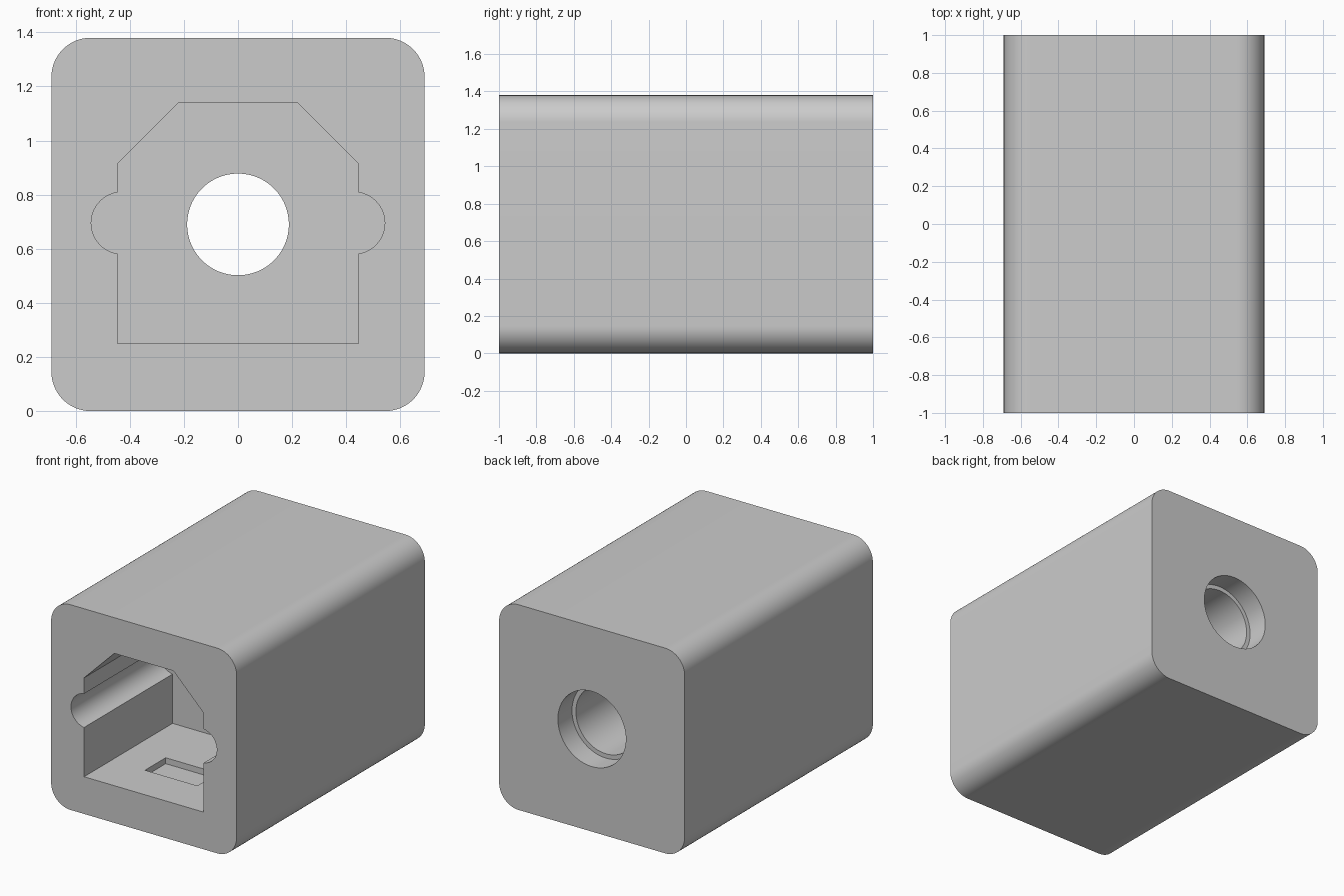
import bpy, bmesh, math

if "Cube" in bpy.data.objects:
    bpy.data.objects.remove(bpy.data.objects["Cube"])

CZ = 0.69  # height of the centre axis


def arc(cx, cz, r, a0, a1, n):
    """Points of an arc in the xz plane, angles in degrees."""
    return [(cx + r * math.cos(math.radians(a0 + (a1 - a0) * i / n)),
             cz + r * math.sin(math.radians(a0 + (a1 - a0) * i / n))) for i in range(n + 1)]


def prism(name, profile, y0, y1):
    """Extrude an xz profile along y."""
    bm = bmesh.new()
    face = bm.faces.new([bm.verts.new((x, y0, z)) for x, z in profile])
    ext = bmesh.ops.extrude_face_region(bm, geom=[face])
    verts = [v for v in ext["geom"] if isinstance(v, bmesh.types.BMVert)]
    bmesh.ops.translate(bm, verts=verts, vec=(0, y1 - y0, 0))
    bmesh.ops.recalc_face_normals(bm, faces=bm.faces)
    mesh = bpy.data.meshes.new(name)
    bm.to_mesh(mesh)
    bm.free()
    ob = bpy.data.objects.new(name, mesh)
    bpy.context.collection.objects.link(ob)
    return ob


def disc(r):
    return arc(0, CZ, r, 0, 360, 96)[:-1]


# Housing: rounded square block
w, r = 0.69, 0.145
outline = []
for sx, sz, a in ((1, 1, 0), (-1, 1, 90), (-1, -1, 180), (1, -1, 270)):
    outline += arc(sx * (w - r), CZ + sz * (w - r), r, a, a + 90, 16)
housing = prism("housing", outline, -1, 1)

# Front socket profile: chamfered top, rounded side grooves
half = [(0.445, 0.25)]
half += arc(0.428, 0.695, 0.1147, -81.5, 81.5, 32)
half += [(0.445, 0.915), (0.22, 1.14)]
socket = half + [(-x, z) for x, z in reversed(half)]

cutters = [
    prism("socket_cutter", socket, -1.1, -0.06),
    # Shallow catch recess in the socket floor
    prism("catch_cutter", [(-0.195, 0.21), (0.195, 0.21), (0.195, 0.4), (-0.195, 0.4)], -0.71, -0.49),
    # Stepped cable bore through the back
    prism("inner_bore_cutter", disc(0.188), -0.2, 0.3),
    prism("middle_bore_cutter", disc(0.224), 0.12, 0.95),
    prism("outer_bore_cutter", disc(0.253), 0.85, 1.1),
]

bpy.context.view_layer.objects.active = housing
housing.select_set(True)
for c in cutters:
    c.hide_render = True
    mod = housing.modifiers.new(c.name, "BOOLEAN")
    mod.operation = "DIFFERENCE"
    mod.solver = "EXACT"
    mod.object = c
    bpy.ops.object.modifier_apply(modifier=mod.name)
for c in cutters:
    bpy.data.objects.remove(c)

# Colour and shading
grey = bpy.data.materials.new("light grey plastic")
grey.diffuse_color = (0.6, 0.6, 0.6, 1)
grey.use_nodes = True
grey.node_tree.nodes["Principled BSDF"].inputs["Base Color"].default_value = grey.diffuse_color
housing.data.materials.clear()
housing.data.materials.append(grey)
bpy.ops.object.shade_smooth_by_angle(angle=math.radians(25))
